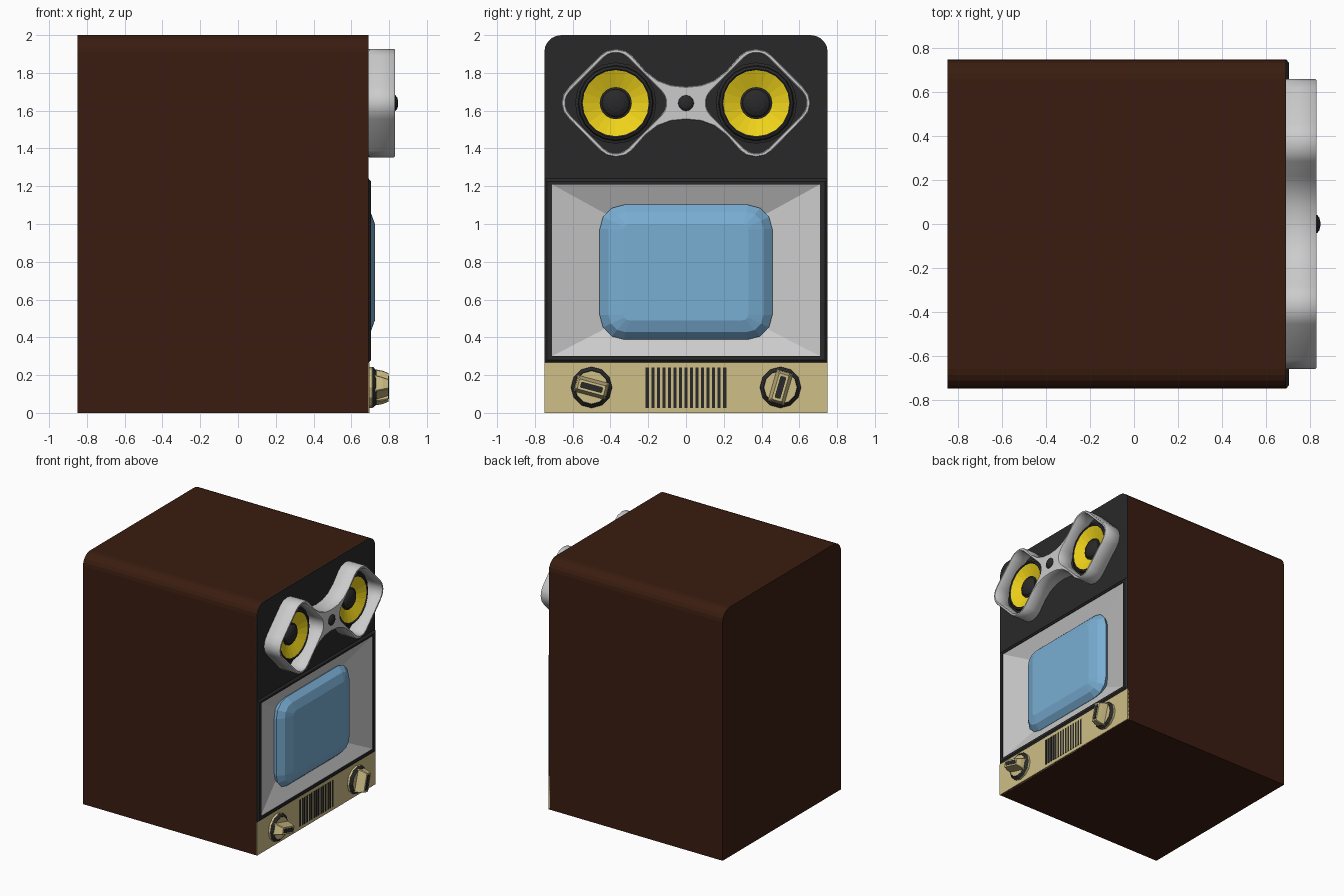
import bpy, bmesh
from math import sin, cos, pi, radians, sqrt
from mathutils import Matrix

if "Cube" in bpy.data.objects:
    bpy.data.objects.remove(bpy.data.objects["Cube"])


def material(name, r, g, b):
    m = bpy.data.materials.new(name)
    m.diffuse_color = (r, g, b, 1)
    m.use_nodes = True
    m.node_tree.nodes["Principled BSDF"].inputs["Base Color"].default_value = m.diffuse_color
    return m


BROWN = material("dark_wood", 0.042, 0.012, 0.005)
BLACK = material("black_plastic", 0.022, 0.022, 0.022)
BEIGE = material("beige_plastic", 0.62, 0.52, 0.24)
BLUE = material("screen_blue", 0.19, 0.42, 0.65)
YELLOW = material("cone_yellow", 0.87, 0.65, 0.01)


# 2D outlines are (y, z), counter-clockwise as seen from +x
def rect(hy, z0, z1):
    return [(-hy, z0), (hy, z0), (hy, z1), (-hy, z1)]


def ngon(r, n, cy=0, cz=0):
    return [(cy + r * cos(2 * pi * i / n), cz + r * sin(2 * pi * i / n)) for i in range(n)]


def round_rect(hy, hz, r, seg, cy=0, cz=0, turn=0):
    pts = []
    for k, (sy, sz) in enumerate([(1, 1), (-1, 1), (-1, -1), (1, -1)]):
        for i in range(seg + 1):
            a = pi / 2 * (k + i / seg)
            y, z = sy * (hy - r) + r * cos(a), sz * (hz - r) + r * sin(a)
            pts.append((cy + y * cos(turn) - z * sin(turn), cz + y * sin(turn) + z * cos(turn)))
    return pts


def arch(z0, r=0.09, seg=5):
    pts = [(-0.75, z0), (0.75, z0)]
    for s, a0 in ((1, 0), (-1, pi / 2)):
        for i in range(seg + 1):
            a = a0 + pi / 2 * i / seg
            pts.append((s * (0.75 - r) + r * cos(a), 2 - r + r * sin(a)))
    return pts


# Skin a list of (outline, x) sections
def loft(name, sections, mat=None, start=True, end=True):
    bm = bmesh.new()
    loops = [[bm.verts.new((x, y, z)) for y, z in pts] for pts, x in sections]
    for a, b in zip(loops, loops[1:]):
        for i in range(len(a)):
            j = (i + 1) % len(a)
            bm.faces.new((a[i], a[j], b[j], b[i]))
    if start:
        bm.faces.new(loops[0][::-1])
    if end:
        bm.faces.new(loops[-1])
    me = bpy.data.meshes.new(name)
    bm.to_mesh(me)
    bm.free()
    ob = bpy.data.objects.new(name, me)
    bpy.context.collection.objects.link(ob)
    if mat:
        me.materials.append(mat)
    return ob


# Cabinet and front panels
loft("cabinet", [(arch(0), -0.85), (arch(0), 0.69)], BROWN, end=False)
loft("upper_panel", [(arch(1.2), 0.68), (arch(1.2), 0.692)], BLACK)
loft("control_panel", [(rect(0.75, 0, 0.268), 0.68), (rect(0.75, 0, 0.268), 0.695)], BEIGE)

# Screen surround, sloped recess and bulging screen
loft("screen_frame", [(rect(0.75, 0.265, 1.24), 0.68), (rect(0.75, 0.265, 1.24), 0.692),
                      (rect(0.735, 0.28, 1.225), 0.705), (rect(0.71, 0.30, 1.21), 0.705),
                      (rect(0.71, 0.30, 1.21), 0.698)], BLACK, start=False, end=False)
loft("screen_recess", [(rect(0.71, 0.30, 1.21), 0.698), (rect(0.40, 0.46, 1.04), 0.62)],
     start=False)
loft("screen", [(round_rect(hy, hz, r, 3, 0, 0.745), x) for hy, hz, r, x in
                [(0.44, 0.34, 0.12, 0.625), (0.457, 0.357, 0.13, 0.66),
                 (0.41, 0.318, 0.09, 0.702), (0.33, 0.255, 0.03, 0.725)]], BLUE)

# Vent slots
for i in range(15):
    y = (i - 7) * 0.0293
    slot = [(y - 0.008, 0.027), (y + 0.008, 0.027), (y + 0.008, 0.24), (y - 0.008, 0.24)]
    loft("vent_slot", [(slot, 0.69), (slot, 0.698)], BLACK)

# Knobs with grip bars
for cy, deg in ((-0.5, -15), (0.5, 74)):
    cz, t = 0.135, radians(deg)
    loft("knob_base", [(ngon(0.108, 12, cy, cz), 0.69), (ngon(0.108, 12, cy, cz), 0.71),
                       (ngon(0.09, 12, cy, cz), 0.73)], BEIGE)
    loft("knob_ring", [(ngon(0.109, 12, cy, cz), 0.711), (ngon(0.107, 12, cy, cz), 0.716),
                       (ngon(0.09, 12, cy, cz), 0.732), (ngon(0.086, 12, cy, cz), 0.729)],
         BLACK, start=False, end=False)

    def bar(a, b):
        return round_rect(a, b, 0.005, 1, cy, cz, t)
    loft("knob_grip", [(bar(0.088, 0.045), 0.725), (bar(0.083, 0.036), 0.765),
                       (bar(0.072, 0.027), 0.798)], BEIGE)
    loft("knob_mark", [(bar(0.06, 0.016), 0.79), (bar(0.06, 0.016), 0.8)], BLACK)

# Twin-speaker housing: filled outline with two diamond openings
EYE_Y, EYE_Z = 0.372, 1.64
quarter = [(0.66, 0), (0.65, 0.045), (0.62, 0.085), (0.455, 0.252), (0.42, 0.277),
           (0.37, 0.287), (0.32, 0.277), (0.285, 0.252), (0.215, 0.172), (0.15, 0.122),
           (0.08, 0.096), (0, 0.088)]
half = quarter + [(-y, z) for y, z in quarter[-2::-1]]
outline = half + [(y, -z) for y, z in half[-2:0:-1]]


def diamond(s, hole_size=0.214):
    return round_rect(hole_size, hole_size, 0.09, 5, s * EYE_Y, 0, pi / 4)


cu = bpy.data.curves.new("speaker_housing", 'CURVE')
cu.dimensions = '2D'
cu.fill_mode = 'BOTH'
cu.extrude = 0.066
cu.bevel_depth = 0.005
cu.bevel_resolution = 0
cu.offset = -0.005
for pts in (outline, diamond(1), diamond(-1)):
    sp = cu.splines.new('POLY')
    sp.points.add(len(pts) - 1)
    for p, (y, z) in zip(sp.points, pts):
        p.co = (y, z, 0, 1)
    sp.use_cyclic_u = True
housing = bpy.data.objects.new("speaker_housing", cu)
bpy.context.collection.objects.link(housing)
housing.matrix_world = Matrix(((0, 0, 1, 0.76), (1, 0, 0, 0), (0, 1, 0, EYE_Z), (0, 0, 0, 1)))
bpy.context.view_layer.objects.active = housing
housing.select_set(True)
bpy.ops.object.convert(target='MESH')

# Speaker drivers
for s in (-1, 1):
    def ring(r, n=20):
        return ngon(r, n, s * EYE_Y, EYE_Z)
    floor = [(y, z + EYE_Z) for y, z in diamond(s, 0.216)]
    loft("driver_plate", [(floor, 0.69), (floor, 0.74)], BLACK, end=False)
    # plate face is bridged by the driver surround
    loft("driver_surround", [(ring(0.215), 0.738), (ring(0.2), 0.742), (ring(0.195), 0.758),
                             (ring(0.182), 0.764), (ring(0.173), 0.755)], BLACK,
         start=False, end=False)
    loft("driver_backing", [(floor, 0.70), (floor, 0.705)], BLACK)
    loft("driver_cone", [(ring(0.175), 0.757), (ring(0.075), 0.715)], YELLOW, start=False)
    loft("cone_cap", [(ring(0.085), 0.712), (ring(0.085), 0.728), (ring(0.074), 0.73),
                      (ring(0.066), 0.742), (ring(0.045), 0.753), (ring(0.02), 0.758)], BLACK)

# Centre stud on the bridge
loft("bridge_stud", [(ngon(r, 12, 0, EYE_Z), x) for r, x in
                     [(0.04, 0.81), (0.042, 0.833), (0.03, 0.843), (0.012, 0.848)]], BLACK)
